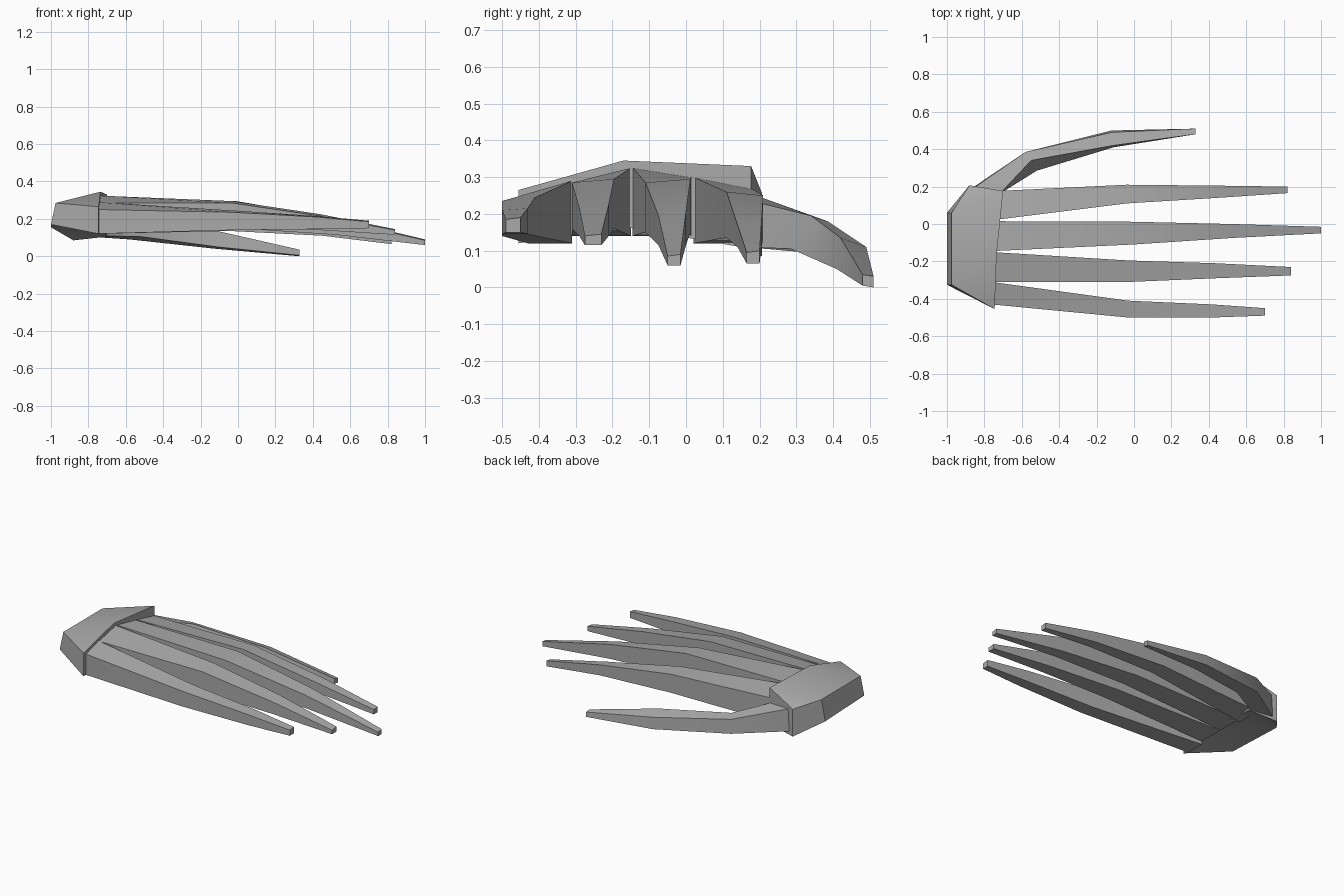
import bpy
import bmesh
import math

cube = bpy.data.objects.get("Cube")
if cube:
    bpy.data.objects.remove(cube, do_unlink=True)

grey = bpy.data.materials.new("plain_grey")
grey.use_nodes = True
tone = (0.4, 0.4, 0.4, 1)
grey.diffuse_color = tone
grey.node_tree.nodes["Principled BSDF"].inputs["Base Color"].default_value = tone


def loft(name, rings, cap=True):
    """Skin matching rings of points and close both ends."""
    bm = bmesh.new()
    loops = [[bm.verts.new(p) for p in ring] for ring in rings]
    for a, b in zip(loops, loops[1:]):
        for i in range(len(a)):
            j = (i + 1) % len(a)
            bm.faces.new((a[i], a[j], b[j], b[i]))
    if cap:
        bm.faces.new(loops[0])
        bm.faces.new(loops[-1])
    return finish(name, bm)


def finish(name, bm):
    bmesh.ops.recalc_face_normals(bm, faces=bm.faces)
    mesh = bpy.data.meshes.new(name)
    bm.to_mesh(mesh)
    bm.free()
    mesh.materials.append(grey)
    obj = bpy.data.objects.new(name, mesh)
    bpy.context.collection.objects.link(obj)
    bpy.ops.object.select_all(action="DESELECT")
    obj.select_set(True)
    bpy.context.view_layer.objects.active = obj
    bpy.ops.object.shade_smooth_by_angle(angle=math.radians(30))
    return obj


def finger(name, stations):
    # station: x, front y, back y, bottom z, top z at front, top z at back
    loft(name, [[(x, f, low), (x, b, low), (x, b, tb), (x, f, tf)]
                for x, f, b, low, tf, tb in stations])


# Four tapering fingers
finger("little_finger", [
    (-0.76, -0.43, -0.31, 0.12, 0.25, 0.29),
    (-0.03, -0.50, -0.41, 0.14, 0.235, 0.245),
    (0.42, -0.50, -0.43, 0.145, 0.21, 0.215),
    (0.70, -0.49, -0.45, 0.15, 0.185, 0.19)])
finger("ring_finger", [
    (-0.76, -0.31, -0.15, 0.14, 0.285, 0.325),
    (-0.03, -0.31, -0.195, 0.16, 0.285, 0.295),
    (0.44, -0.29, -0.21, 0.14, 0.215, 0.225),
    (0.84, -0.275, -0.23, 0.115, 0.14, 0.145)])
finger("middle_finger", [
    (-0.76, -0.145, 0.015, 0.14, 0.325, 0.30),
    (-0.01, -0.11, 0.012, 0.15, 0.285, 0.295),
    (0.52, -0.075, 0.0, 0.115, 0.195, 0.205),
    (1.0, -0.05, -0.015, 0.06, 0.085, 0.09)])
finger("index_finger", [
    (-0.76, 0.02, 0.175, 0.12, 0.30, 0.27),
    (-0.04, 0.11, 0.21, 0.135, 0.26, 0.25),
    (0.45, 0.14, 0.205, 0.11, 0.17, 0.175),
    (0.82, 0.165, 0.20, 0.065, 0.095, 0.10)])

# Thumb swinging out and down from the side of the palm
loft("thumb", [
    [(-0.74, 0.16, 0.11), (-0.87, 0.19, 0.11), (-0.86, 0.19, 0.25), (-0.72, 0.16, 0.24)],
    [(-0.52, 0.285, 0.105), (-0.58, 0.385, 0.09), (-0.58, 0.385, 0.18), (-0.55, 0.34, 0.195)],
    [(-0.11, 0.41, 0.05), (-0.12, 0.50, 0.04), (-0.12, 0.49, 0.11), (-0.11, 0.42, 0.135)],
    [(0.33, 0.48, 0.005), (0.33, 0.51, 0.0), (0.33, 0.51, 0.03), (0.33, 0.48, 0.035)]])

# Palm: plan corners with bottom and top heights, then faceted skins
corners = [
    (-0.745, -0.455, 0.12, 0.265),
    (-0.735, -0.17, 0.165, 0.345),
    (-0.70, 0.177, 0.105, 0.33),
    (-0.88, 0.207, 0.085, 0.255),
    (-0.99, 0.06, 0.155, 0.285),
    (-0.99, -0.325, 0.17, 0.285)]
bm = bmesh.new()
low = [bm.verts.new((x, y, b)) for x, y, b, t in corners]
high = [bm.verts.new((x, y, t)) for x, y, b, t in corners]
low[5].co.x = -1.0
low[4].co.x = -1.0
high[5].co.x = -0.975
high[4].co.x = -0.975
for skin in (low, high):
    for tri in ((5, 0, 1), (5, 1, 4), (4, 1, 2), (4, 2, 3)):
        bm.faces.new([skin[i] for i in tri])
for i in range(6):
    j = (i + 1) % 6
    bm.faces.new((low[i], low[j], high[j], high[i]))
finish("palm", bm)
